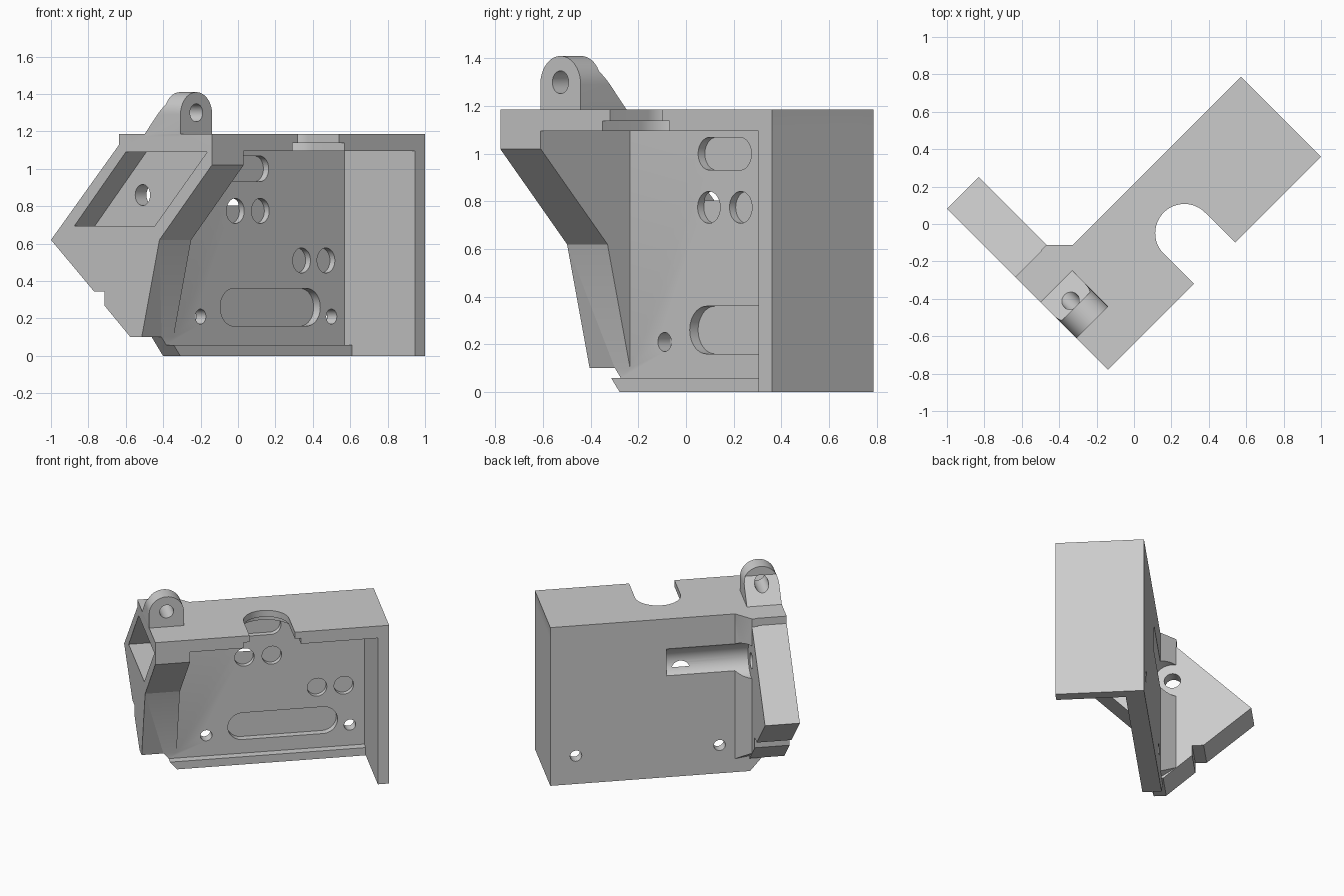
import bpy, bmesh, math
from mathutils import Matrix

cube = bpy.data.objects.get("Cube")
if cube:
    bpy.data.objects.remove(cube, do_unlink=True)

grey = bpy.data.materials.new("plain_grey")
grey.use_nodes = True
tone = (0.6, 0.6, 0.6, 1)
grey.diffuse_color = tone
grey.node_tree.nodes["Principled BSDF"].inputs["Base Color"].default_value = tone

# Working axes: 0 = along the plate, 1 = out of the plate, 2 = up
ALONG, OUT, UP = 0, 1, 2


def prism(name, axis, points, low, high):
    """Extrude a closed profile along one working axis."""
    bm = bmesh.new()
    verts = []
    for p in points:
        co = list(p)
        co.insert(axis, low)
        verts.append(bm.verts.new(co))
    face = bm.faces.new(verts)
    new = bmesh.ops.extrude_face_region(bm, geom=[face])["geom"]
    shift = [0, 0, 0]
    shift[axis] = high - low
    moved = [g for g in new if isinstance(g, bmesh.types.BMVert)]
    bmesh.ops.translate(bm, vec=shift, verts=moved)
    bmesh.ops.recalc_face_normals(bm, faces=bm.faces)
    mesh = bpy.data.meshes.new(name)
    bm.to_mesh(mesh)
    bm.free()
    mesh.materials.append(grey)
    obj = bpy.data.objects.new(name, mesh)
    bpy.context.collection.objects.link(obj)
    return obj


def box(a0, a1, b0, b1):
    return [(a0, b0), (a1, b0), (a1, b1), (a0, b1)]


def stadium(c0, c1, level, r, n=24):
    """Rounded slot outline; a circle when both centres agree."""
    pts = []
    for centre, start in ((c1, -math.pi / 2), (c0, math.pi / 2)):
        for i in range(n + 1):
            t = start + math.pi * i / n
            pts.append((round(centre + r * math.cos(t), 5),
                        round(level + r * math.sin(t), 5)))
    return list(dict.fromkeys(pts))


def swap(points):
    return [(b, a) for a, b in points]


def combine(target, other, operation):
    mod = target.modifiers.new(operation.lower(), "BOOLEAN")
    mod.operation = operation
    mod.solver = "EXACT"
    mod.object = other
    bpy.ops.object.select_all(action="DESELECT")
    bpy.context.view_layer.objects.active = target
    target.select_set(True)
    bpy.ops.object.modifier_apply(modifier=mod.name)
    bpy.data.objects.remove(other, do_unlink=True)


back, face, rim = -0.152, -0.078, 0.4525      # plate back, plate face, flange edge
left, arm_in, right = -0.65, -0.41, 0.962     # extents along the plate
top = 1.185

# Back plate with slanted lower corner
body = prism("bracket_body", OUT,
             [(-0.415, 0), (right, 0), (right, top), (-0.5, top), (-0.5, 0.1)], back, face)

# Top flange, end wall and bottom lip
combine(body, prism("top_flange", UP, box(left, right, back, rim), 1.095, top), "UNION")
combine(body, prism("end_wall", ALONG, box(back, rim, 0, top), 0.884, right), "UNION")
combine(body, prism("bottom_lip", OUT,
                    [(-0.415, 0), (0.9, 0), (0.9, 0.058), (-0.465, 0.058)], -0.12, -0.021), "UNION")

# Thick side arm
arm = [(-0.764, 0.62), (-0.248, 1.13), (-0.248, top), (rim, top), (rim, 1.02),
       (0.056, 0.62), (face, 0.1), (-0.163, 0.1), (-0.361, 0.27),
       (-0.361, 0.345), (-0.439, 0.345)]
combine(body, prism("side_arm", ALONG, arm, left, arm_in), "UNION")

# Diagonal corner rib behind the plate, with its foot trimmed to the arm
rib = prism("corner_rib", UP,
            [(-0.45, -0.253), (-0.411, -0.253), (-0.311, back), (-0.311, -0.12), (-0.45, -0.12)],
            0.1, top)
for v in rib.data.vertices:
    if v.co.z < 0.2 and v.co.y < -0.2:
        v.co.z = 0.18
combine(body, rib, "UNION")

# Rounded lug with sloped gusset
lug = prism("lug", OUT, swap(stadium(1.17, 1.29, -0.53, 0.12)), -0.1, 0.215)
wedge = [(-0.057, 1.15), (-0.057, top), (0.092, 1.345), (0.092, 1.45), (0.3, 1.45), (0.3, 1.15)]
combine(lug, prism("gusset_shape", ALONG, wedge, -0.8, -0.2), "INTERSECT")
combine(lug, prism("lug_hole", OUT, stadium(-0.53, -0.53, 1.3, 0.048), -0.3, 0.4), "DIFFERENCE")
combine(body, lug, "UNION")

# Slanted pocket in the arm, its bore, and the round groove behind the plate
cutters = [
    prism("arm_pocket", ALONG, [(-0.198, 1.09), (0.417, 1.09), (0.021, 0.695), (-0.587, 0.695)],
          -0.7, -0.495),
    prism("arm_bore", ALONG, stadium(-0.226, -0.226, 0.86, 0.056), -0.6, -0.3),
    prism("back_groove", ALONG, stadium(-0.226, -0.226, 0.86, 0.125), arm_in, 0.16),
    # Stepped open slot in the flange
    prism("flange_slot", UP, swap(stadium(0.225, 0.8, 0.156, 0.156)), 1.12, 1.25),
    prism("flange_counterbore", UP, swap(stadium(0.225, 0.8, 0.156, 0.198)), 1.05, 1.137),
    # Shallow slots in the plate face
    prism("upper_slot", OUT, stadium(0.063, 0.241, 1.0, 0.069), face - 0.04, 0),
    prism("lower_slot", OUT, stadium(0.044, 0.6, 0.26, 0.1), face - 0.05, 0),
]
# Shallow round seats, then through holes
for along, z in ((0.058, 0.775), (0.247, 0.775), (0.559, 0.51), (0.743, 0.51)):
    cutters.append(prism("round_seat", OUT, stadium(along, along, z, 0.067), face - 0.037, 0))
for along in (-0.205, 0.785):
    cutters.append(prism("screw_hole", OUT, stadium(along, along, 0.21, 0.04), -0.3, 0))
for cutter in cutters:
    combine(body, cutter, "DIFFERENCE")

# Turn the working axes to the model's diagonal stance
s = math.sqrt(0.5)
body.data.transform(Matrix(((s, s, 0, 0), (s, -s, 0, 0), (0, 0, 1, 0), (0, 0, 0, 1))))
body.data.flip_normals()
bpy.ops.object.select_all(action="DESELECT")
body.select_set(True)
bpy.context.view_layer.objects.active = body
bpy.ops.object.shade_smooth_by_angle(angle=math.radians(25))
